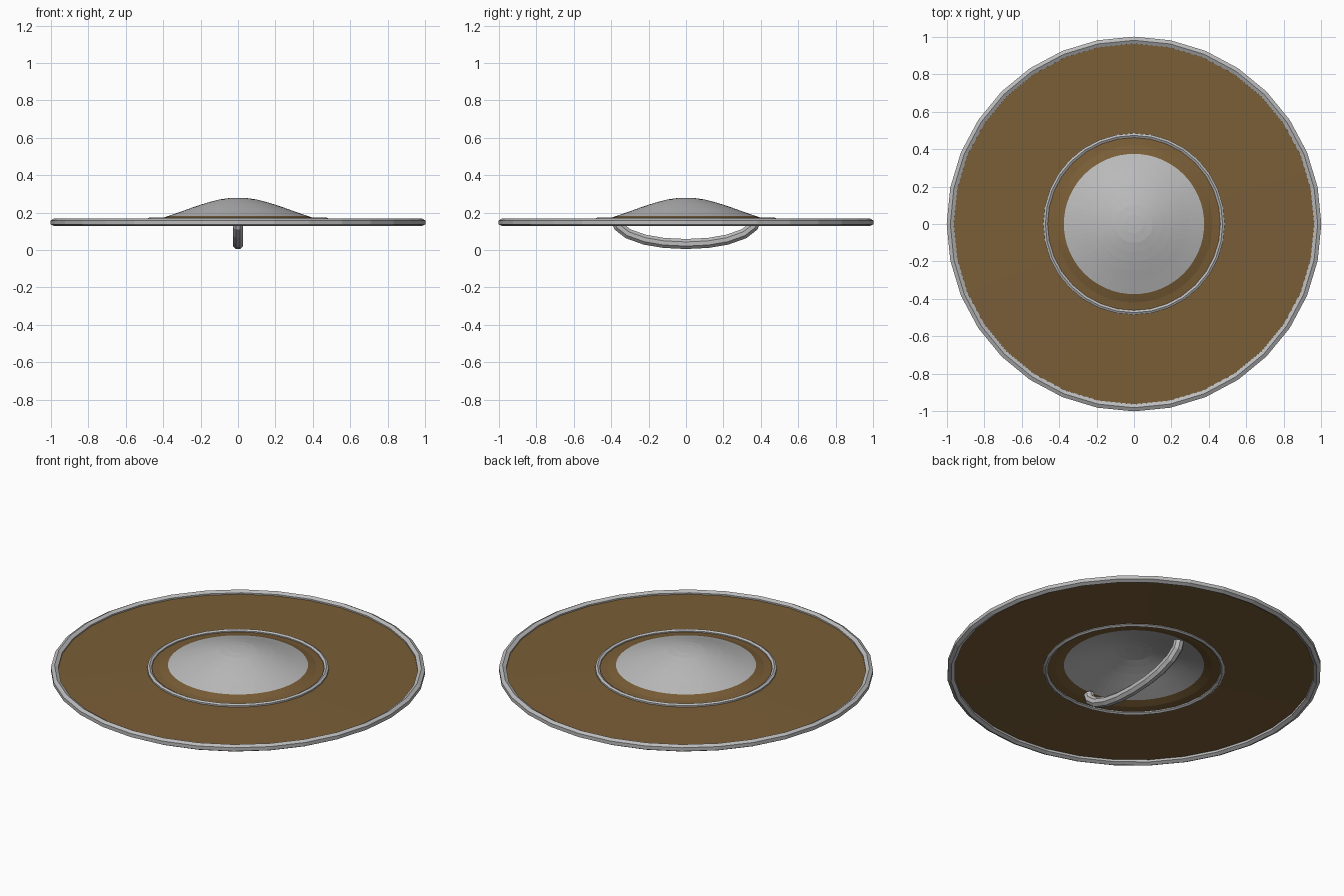
import bpy, bmesh, math
from mathutils import Vector

if "Cube" in bpy.data.objects:
    bpy.data.objects.remove(bpy.data.objects["Cube"])


def material(name, colour):
    m = bpy.data.materials.new(name)
    m.diffuse_color = (*colour, 1)
    m.use_nodes = True
    m.node_tree.nodes["Principled BSDF"].inputs["Base Color"].default_value = m.diffuse_color
    return m


wood = material("brown_wood", (0.195, 0.112, 0.038))
metal = material("grey_metal", (0.50, 0.50, 0.50))


def make_object(name, bm, *mats):
    bmesh.ops.recalc_face_normals(bm, faces=bm.faces)
    me = bpy.data.meshes.new(name)
    bm.to_mesh(me)
    bm.free()
    for m in mats:
        me.materials.append(m)
    ob = bpy.data.objects.new(name, me)
    bpy.context.collection.objects.link(ob)
    return ob


def lathe(bm, profile, steps, closed=False):
    """Spin an (r, z) profile around the z axis."""
    vs = [bm.verts.new((r, 0, z)) for r, z in profile]
    edges = [bm.edges.new(p) for p in zip(vs, vs[1:])]
    if closed:
        edges.append(bm.edges.new((vs[-1], vs[0])))
    bmesh.ops.spin(bm, geom=vs + edges, cent=(0, 0, 0), axis=(0, 0, 1),
                   angle=math.tau, steps=steps)
    bmesh.ops.remove_doubles(bm, verts=bm.verts, dist=1e-4)


def band(name, radius, z, half_w, half_h, steps):
    """Ring with a hexagonal section, ridge on top."""
    bm = bmesh.new()
    section = [(radius + sx * half_w, z + sz * half_h)
               for sx, sz in ((0, 1), (1, .5), (1, -.5), (0, -1), (-1, -.5), (-1, .5))]
    lathe(bm, section, steps, closed=True)
    return make_object(name, bm, metal)


# Thin shield face: wooden board rising into a hollow metal boss
bm = bmesh.new()
lathe(bm, [(0, .279), (.05, .277), (.1, .270), (.15, .257), (.2, .242), (.25, .225),
           (.3, .207), (.375, .181), (.42, .166), (.475, .158), (.975, .150)], 64)
face = make_object("shield_face", bm, wood, metal)
for p in face.data.polygons:
    p.material_index = 1 if p.center.xy.length < .375 else 0

# Metal rim and thin inner ring
band("rim", .982, .148, .0195, .021, 32)
band("inner_ring", .474, .160, .012, .0135, 32)

# Curved grip on the underside, octagonal section swept along y
half = [(0, .032), (.12, .038), (.22, .055), (.31, .087), (.362, .127), (.375, .165)]
path = [Vector((0, -y, z)) for y, z in half[:0:-1]] + [Vector((0, y, z)) for y, z in half]
bm = bmesh.new()
loops = []
for i, p in enumerate(path):
    t = (path[min(i + 1, len(path) - 1)] - path[max(i - 1, 0)]).normalized()
    n = Vector((0, -t.z, t.y))
    loops.append([bm.verts.new(p + .029 * (Vector((math.cos(a), 0, 0)) + n * math.sin(a)))
                  for a in (math.tau * (k + .5) / 8 for k in range(8))])
for a, b in zip(loops, loops[1:]):
    for k in range(8):
        j = (k + 1) % 8
        bm.faces.new((a[k], a[j], b[j], b[k]))
bm.faces.new(loops[0])
bm.faces.new(loops[-1])
make_object("grip", bm, metal)
